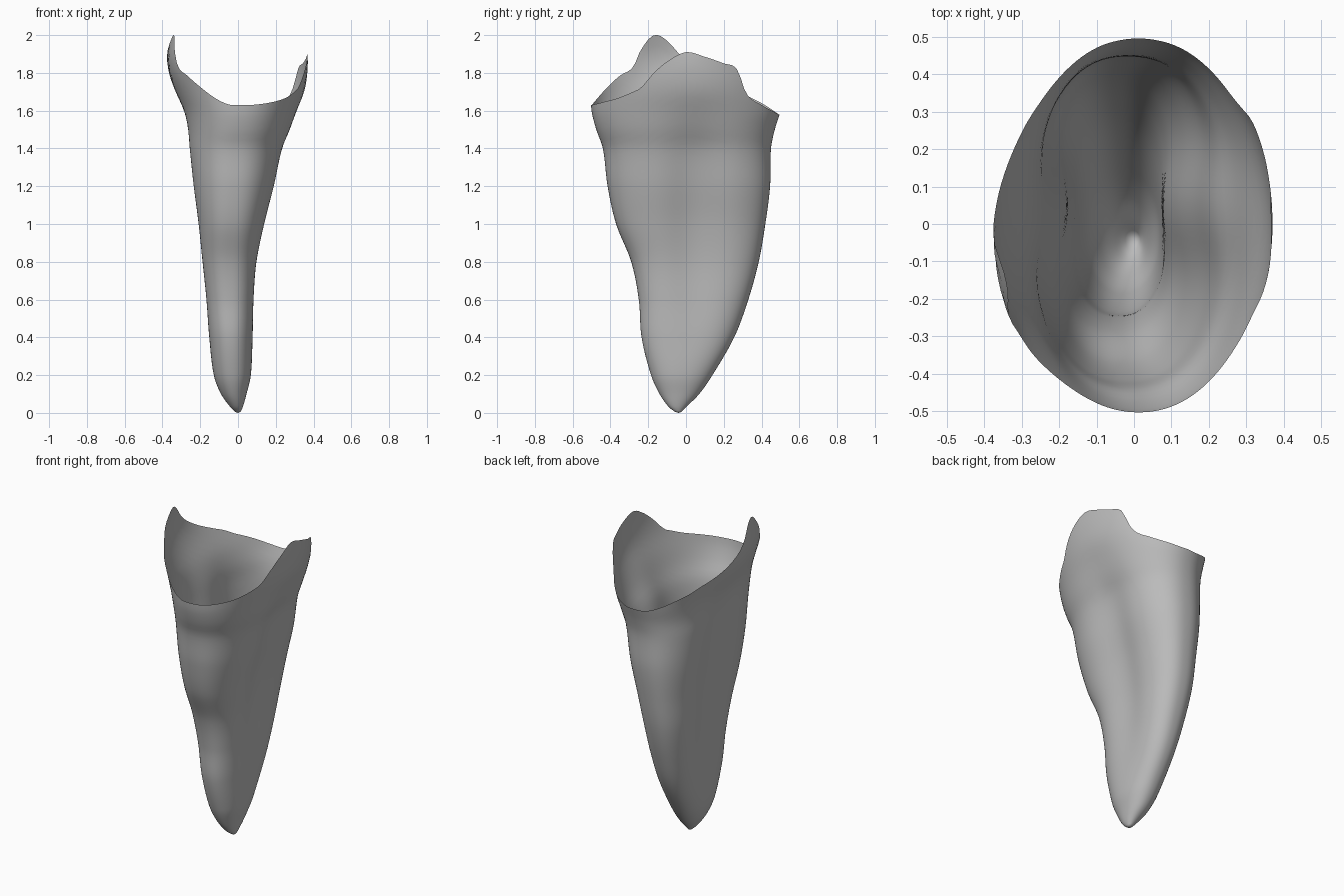
import bpy, bmesh, math

cube = bpy.data.objects.get("Cube")
if cube:
    bpy.data.objects.remove(cube, do_unlink=True)

# Height profiles: (height, value)
LEVELS = [0, .03, .1, .2, .4, .6, .8, 1, 1.2, 1.4, 1.5, 1.6, 1.7, 1.8, 1.9, 2]
X_LOW = [-.01, -.04, -.09, -.13, -.16, -.18, -.2, -.215, -.24, -.262, -.27, -.29, -.33, -.365, -.376, -.355]
X_HIGH = [.01, .025, .045, .07, .085, .095, .11, .145, .195, .24, .28, .315, .35, .367, .367, .34]
Y_LOW = [-.05, -.09, -.14, -.185, -.235, -.25, -.29, -.37, -.415, -.44, -.475, -.5, -.505, -.505, -.505, -.505]
Y_HIGH = [-.03, 0, .07, .14, .255, .33, .385, .42, .445, .45, .47, .5, .505, .505, .505, .505]
WAIST = [0, 0, 0, .04, .12, .2, .24, .24, .2, .14, .08, .03, 0, 0, 0, 0]

# Broken rim heights from front to back, for each side
RIM_Y = [-.5, -.42, -.35, -.28, -.24, -.17, -.1, 0, .1, .2, .27, .32, .4, .5]
RIM_LEFT = [1.63, 1.65, 1.67, 1.7, 1.72, 1.8, 1.86, 1.91, 1.885, 1.85, 1.82, 1.69, 1.63, 1.58]
RIM_RIGHT = [1.63, 1.72, 1.785, 1.83, 1.92, 2, 1.97, 1.86, 1.79, 1.74, 1.71, 1.68, 1.64, 1.58]


def smooth_lookup(xs, ys, x):
    """Cubic interpolation through a short profile."""
    x = min(max(x, xs[0]), xs[-1])
    i = max(k for k in range(len(xs) - 1) if xs[k] <= x)

    def slope(k):
        a, b = max(k - 1, 0), min(k + 1, len(xs) - 1)
        return (ys[b] - ys[a]) / (xs[b] - xs[a])

    h = xs[i + 1] - xs[i]
    t = (x - xs[i]) / h
    return ((2*t**3 - 3*t*t + 1) * ys[i] + (t**3 - 2*t*t + t) * h * slope(i)
            + (3*t*t - 2*t**3) * ys[i + 1] + (t**3 - t*t) * h * slope(i + 1))


def power(v, e):
    return math.copysign(abs(v) ** e, v)


def section_point(angle, z):
    """Point on the rounded, waisted cross-section at a height."""
    x0, x1, y0, y1, waist = (smooth_lookup(LEVELS, p, z) for p in (X_LOW, X_HIGH, Y_LOW, Y_HIGH, WAIST))
    e = .95 - .6 * waist
    y = (y0 + y1) / 2 + (y1 - y0) / 2 * power(math.sin(angle), e)
    pinch = 1 + .25 * waist - waist * math.exp(-((y - .05) / .15) ** 2)
    x = (x0 + x1) / 2 + (x1 - x0) / 2 * power(math.cos(angle), e) * pinch
    return x, y, z


def rim_height(angle):
    y = .505 * power(math.sin(angle), .95)
    return smooth_lookup(RIM_Y, RIM_LEFT if math.cos(angle) > 0 else RIM_RIGHT, y)


# Root shell: a loft from the closed tip to the open rim
COLUMNS, ROWS = 128, 80
bm = bmesh.new()
tip = bm.verts.new((0, -.04, 0))
rings = []
for r in range(1, ROWS + 1):
    t = (r / ROWS) ** 1.3
    ring = []
    for c in range(COLUMNS):
        a = 2 * math.pi * c / COLUMNS
        low, top = 1.5 * t, rim_height(a)
        z = low + (top - 1.5) * t ** 4
        ring.append(bm.verts.new(section_point(a, z)))
    rings.append(ring)
for c in range(COLUMNS):
    d = (c + 1) % COLUMNS
    bm.faces.new((tip, rings[0][d], rings[0][c]))
    for lower, upper in zip(rings, rings[1:]):
        bm.faces.new((lower[c], lower[d], upper[d], upper[c]))
mesh = bpy.data.meshes.new("root_shell")
bm.to_mesh(mesh)
bm.free()
shell = bpy.data.objects.new("root_shell", mesh)
bpy.context.collection.objects.link(shell)
for face in mesh.polygons:
    face.use_smooth = True

# Plain grey surface
grey = bpy.data.materials.new("plain_grey")
grey.use_nodes = True
grey.diffuse_color = (.5, .5, .5, 1)
grey.node_tree.nodes["Principled BSDF"].inputs["Base Color"].default_value = (.5, .5, .5, 1)
mesh.materials.append(grey)
